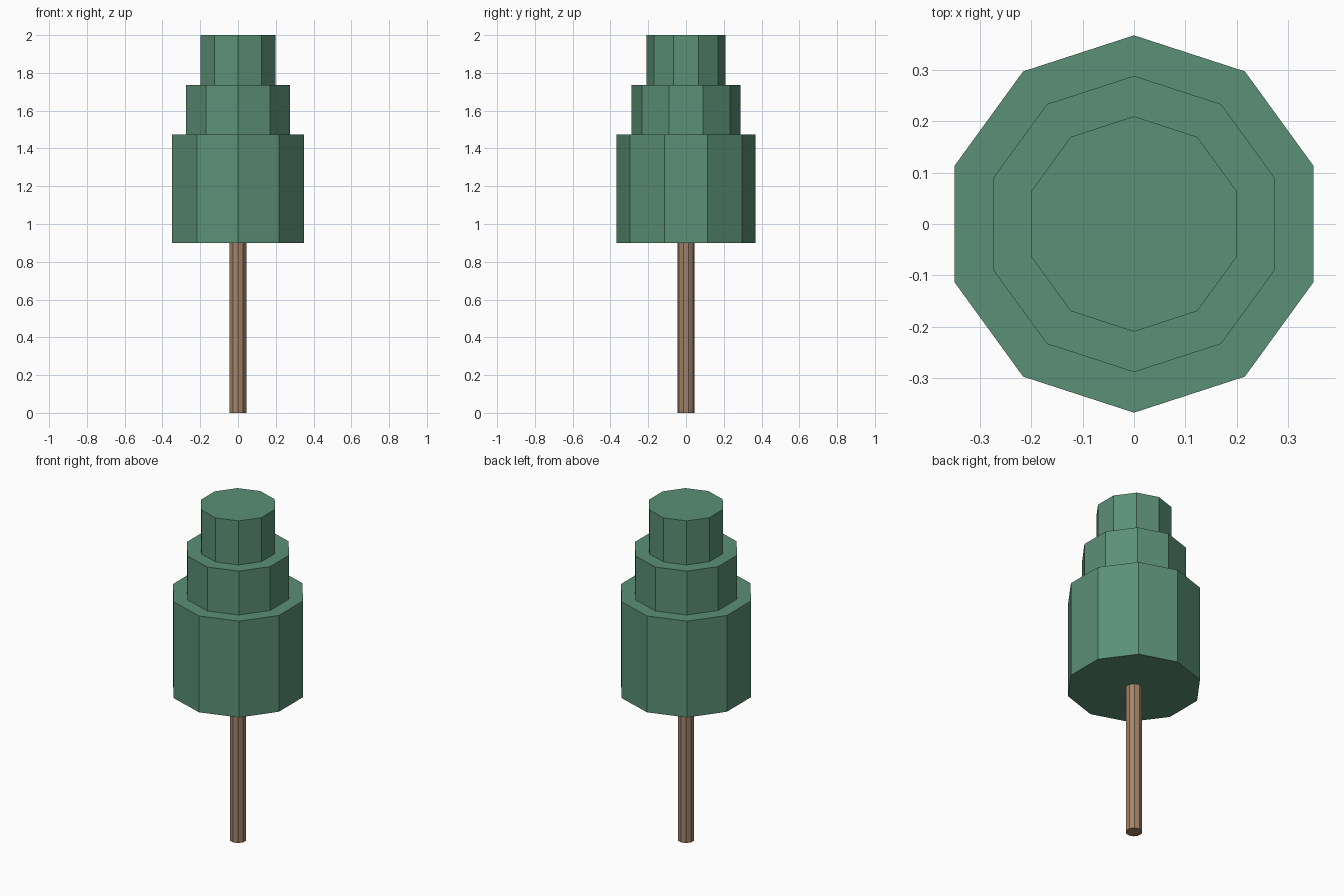
import bpy, math

if "Cube" in bpy.data.objects:
    bpy.data.objects.remove(bpy.data.objects["Cube"])


def material(name, rgb):
    m = bpy.data.materials.new(name)
    m.diffuse_color = (*rgb, 1.0)
    m.use_nodes = True
    m.node_tree.nodes["Principled BSDF"].inputs["Base Color"].default_value = m.diffuse_color
    return m


def prism(name, radius, z0, z1, mat, sides=10):
    # Upright flat-shaded prism with one corner pointing to +y
    bpy.ops.mesh.primitive_cylinder_add(
        vertices=sides, radius=radius, depth=z1 - z0, location=(0, 0, (z0 + z1) / 2))
    ob = bpy.context.object
    ob.name = name
    ob.data.materials.append(mat)
    return ob


green = material("leaf green", (0.105, 0.28, 0.18))
brown = material("bark brown", (0.37, 0.23, 0.14))

# Trunk
prism("trunk", 0.046, 0.0, 0.90, brown)

# Stacked foliage tiers, widest at the bottom
prism("foliage_lower", 0.368, 0.90, 1.475, green)
prism("foliage_middle", 0.289, 1.475, 1.737, green)
prism("foliage_top", 0.21, 1.737, 2.0, green)
